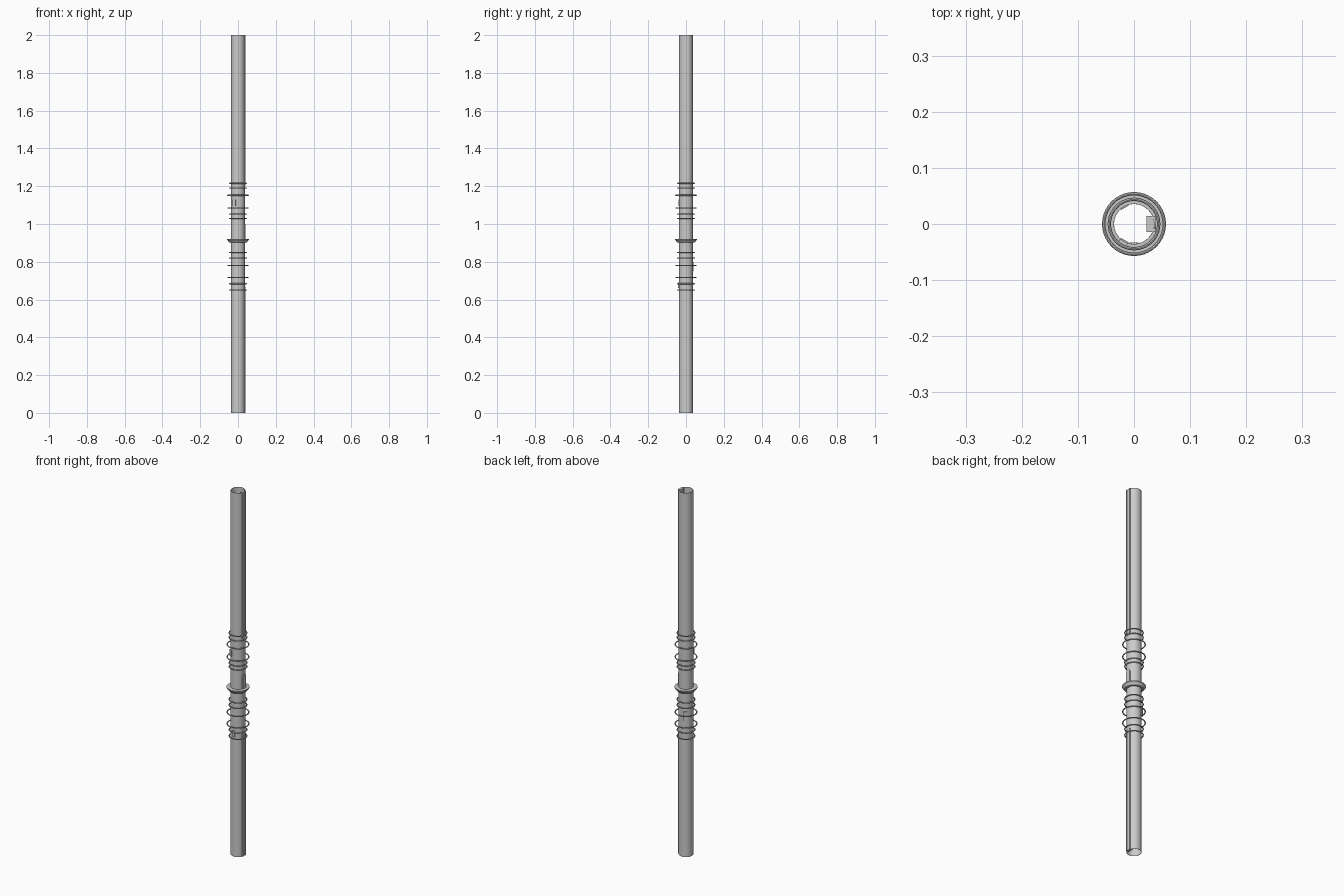
import bpy, math
from mathutils import Vector

if "Cube" in bpy.data.objects:
    bpy.data.objects.remove(bpy.data.objects["Cube"])


def make(name, verts, faces, smooth=True):
    me = bpy.data.meshes.new(name)
    me.from_pydata(verts, [], faces)
    ob = bpy.data.objects.new(name, me)
    bpy.context.collection.objects.link(ob)
    if smooth:
        bpy.context.view_layer.objects.active = ob
        ob.select_set(True)
        bpy.ops.object.shade_smooth_by_angle(angle=math.radians(35))
        ob.select_set(False)
    return ob


def lathe(name, profile, n=40, closed=True):
    """Revolve an (r, z) profile around the z axis."""
    m = len(profile)
    verts = [(r * math.cos(2 * math.pi * i / n), r * math.sin(2 * math.pi * i / n), z)
             for i in range(n) for r, z in profile]
    faces = []
    for i in range(n):
        a, b = i * m, (i + 1) % n * m
        for j in range(m if closed else m - 1):
            k = (j + 1) % m
            faces.append((a + j, b + j, b + k, a + k))
    return make(name, verts, faces)


def ring(name, radius, z, t=0.003):
    prof = [(radius - t + t * math.cos(a * math.pi / 4),
             z - t * math.sin(a * math.pi / 4)) for a in range(8)]
    return lathe(name, prof[::-1])


def box(name, lo, hi, angle=0.0):
    v = [(x, y, z) for x in (lo[0], hi[0]) for y in (lo[1], hi[1]) for z in (lo[2], hi[2])]
    f = [(0, 1, 3, 2), (4, 6, 7, 5), (0, 4, 5, 1), (2, 3, 7, 6), (0, 2, 6, 4), (1, 5, 7, 3)]
    ob = make(name, v, f, False)
    ob.rotation_euler.z = math.radians(angle)
    return ob


# Hollow pole, open at both ends
lathe("pole", [(0.0365, 0), (0.0365, 2), (0.0355, 2), (0.0355, 0)], 40)

# Long rails on the right side of both pole halves
for label, z0, z1 in (("upper", 1.2, 2.0), ("lower", 0.0, 0.67)):
    box(label + "_rail", (0.022, -0.014, z0), (0.036, 0.014, z1))
    for s in (-1, 1):
        box(label + "_rail_lip", (0.030, s * 0.011 - 0.003, z0), (0.039, s * 0.011 + 0.003, z1))

# Wire rings above and below the grip
small = (1.216, 1.19, 1.052, 1.03, 0.85, 0.82, 0.684, 0.65)
large = (1.152, 1.084, 0.78, 0.717)
for z in small:
    ring("small_ring", 0.047, z)
for z in large:
    ring("large_ring", 0.057, z)

# Flared collar at the centre
lathe("collar", [(0.036, 0.902), (0.046, 0.902), (0.057, 0.916), (0.057, 0.921), (0.036, 0.921)])

# Arched thumb plate on the right side
outline = [(-0.013, 0.9), (0.013, 0.9)]
outline += [(0.013 * math.cos(a * math.pi / 8), 0.985 + 0.015 * math.sin(a * math.pi / 8))
            for a in range(9)]
n = len(outline)
verts = [(x, y, z) for x in (0.028, 0.039) for y, z in outline]
faces = [tuple(range(n))[::-1], tuple(range(n, 2 * n))]
faces += [(i, (i + 1) % n, n + (i + 1) % n, n + i) for i in range(n)]
make("thumb_plate", verts, faces)

# Small buttons on the grip
box("upper_button", (0.033, -0.008, 1.095), (0.042, 0.008, 1.13), 240)
box("middle_button", (0.033, -0.008, 0.75), (0.042, 0.008, 0.80), 120)
box("lower_button", (0.033, -0.008, 0.66), (0.042, 0.008, 0.69), 270)
